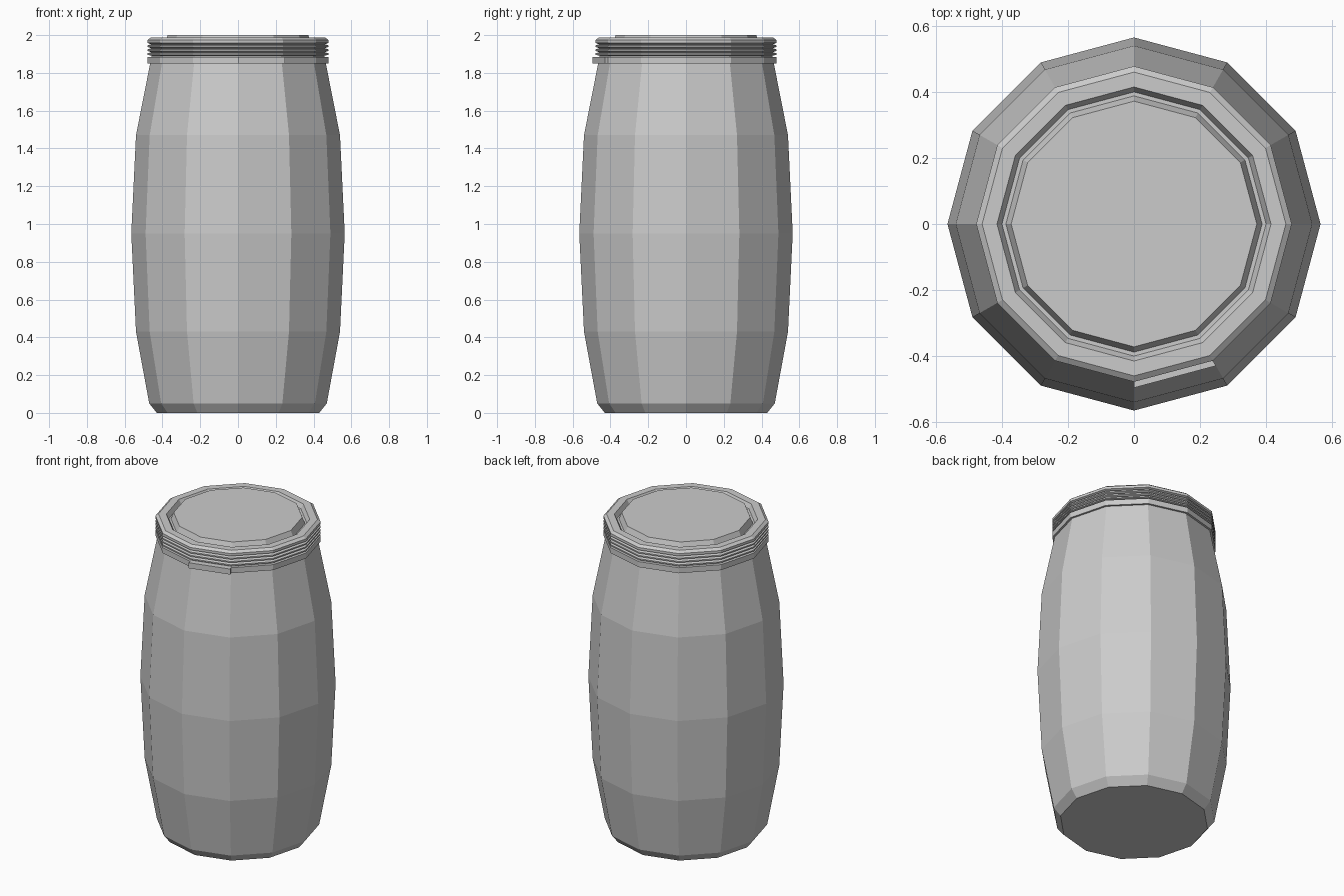
import bpy, bmesh, math

SIDES = 12

cube = bpy.data.objects.get("Cube")
if cube:
    bpy.data.objects.remove(cube, do_unlink=True)

grey = bpy.data.materials.new("plain grey")
grey.use_nodes = True
colour = (0.6, 0.6, 0.6, 1)
grey.diffuse_color = colour
grey.node_tree.nodes["Principled BSDF"].inputs["Base Color"].default_value = colour


def finish(name, bm):
    bmesh.ops.recalc_face_normals(bm, faces=bm.faces)
    mesh = bpy.data.meshes.new(name)
    bm.to_mesh(mesh)
    bm.free()
    mesh.materials.append(grey)
    obj = bpy.data.objects.new(name, mesh)
    bpy.context.collection.objects.link(obj)
    return obj


def lathe(name, profile, start=0, count=SIDES, loop=False):
    """Turn a (radius, height) profile through some of the twelve sides."""
    bm = bmesh.new()
    full = count == SIDES
    rings = []
    for i in range(count if full else count + 1):
        a = math.tau * (start + i) / SIDES
        rings.append([bm.verts.new((r * math.cos(a), r * math.sin(a), z)) for r, z in profile])
    n = len(profile)
    for i in range(count):
        p, q = rings[i], rings[(i + 1) % len(rings)]
        for j in range(n if loop else n - 1):
            k = (j + 1) % n
            bm.faces.new((p[j], q[j], q[k], p[k]))
    # close the ends of a solid, or the open sides of a partial ring
    if not full:
        bm.faces.new(rings[0])
        bm.faces.new(rings[-1])
    elif not loop:
        bm.faces.new([r[0] for r in rings])
        bm.faces.new([r[-1] for r in rings])
    return finish(name, bm)


# Barrel body with chamfered foot and straight neck
lathe("barrel_body", [(0.43, 0), (0.47, 0.05), (0.54, 0.43), (0.565, 0.95),
                      (0.54, 1.47), (0.465, 1.85), (0.455, 1.9)])

# Ribbed lid: stacked ridges, flat rim, groove and raised centre
ribs = [(0.455, 1.89)]
for i in range(4):
    z = 1.893 + i * 0.021
    ribs += [(0.478, z + 0.003), (0.478, z + 0.011), (0.46, z + 0.016)]
ribs[-1] = (0.478, 1.975)
lathe("ribbed_lid", ribs + [(0.46, 1.988), (0.415, 1.988), (0.4, 1.96),
                            (0.388, 1.96), (0.372, 2.0)])

# Clamp band around the neck, with a thicker clasp on one side
lathe("clamp_band", [(0.45, 1.85), (0.478, 1.85), (0.478, 1.885), (0.45, 1.885)], loop=True)
lathe("band_clasp", [(0.47, 1.85), (0.496, 1.85), (0.496, 1.885), (0.47, 1.885)],
      start=9, count=1, loop=True)
